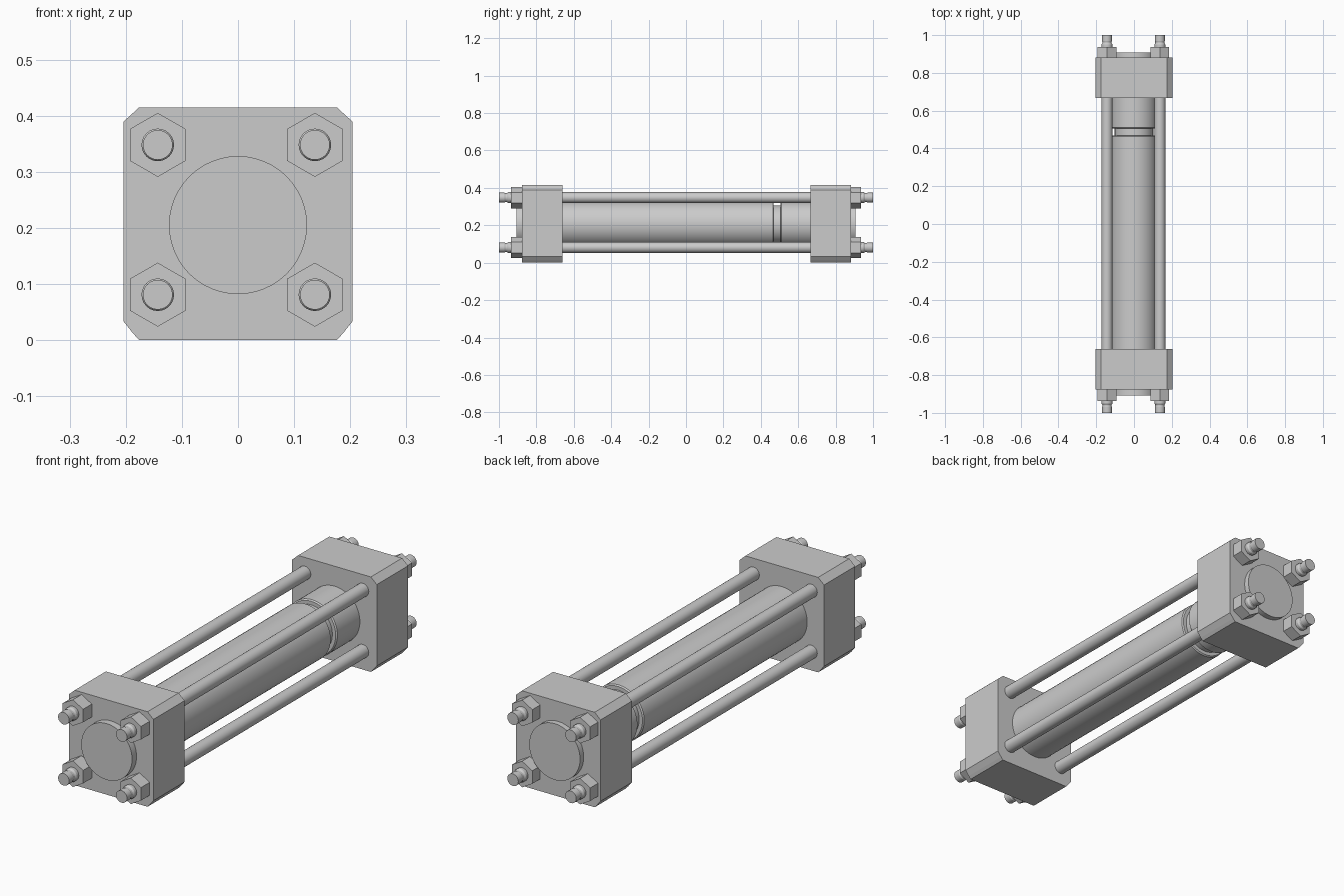
import bpy, bmesh, math

if "Cube" in bpy.data.objects:
    bpy.data.objects.remove(bpy.data.objects["Cube"])

ZC = 0.205          # height of the main axis
SEG = 48


def make_object(name, bm, smooth=False):
    bmesh.ops.recalc_face_normals(bm, faces=bm.faces[:])
    me = bpy.data.meshes.new(name)
    bm.to_mesh(me)
    bm.free()
    ob = bpy.data.objects.new(name, me)
    bpy.context.collection.objects.link(ob)
    if smooth:
        bpy.ops.object.select_all(action='DESELECT')
        ob.select_set(True)
        bpy.context.view_layer.objects.active = ob
        bpy.ops.object.shade_smooth_by_angle(angle=math.radians(25))
    return ob


def prism(name, outline, y0, y1):
    """Extrude an (x, z) outline along y."""
    bm = bmesh.new()
    face = bm.faces.new([bm.verts.new((x, y0, z)) for x, z in outline])
    ext = bmesh.ops.extrude_face_region(bm, geom=[face], use_keep_orig=True)
    for v in ext['geom']:
        if isinstance(v, bmesh.types.BMVert):
            v.co.y = y1
    return make_object(name, bm)


def turned(name, profile, cx, cz, seg):
    """Closed solid of rings (y, radius) around an axis parallel to y."""
    bm = bmesh.new()
    rings = []
    for y, r in profile:
        rings.append([bm.verts.new((cx + r * math.cos(2 * math.pi * i / seg), y,
                                    cz + r * math.sin(2 * math.pi * i / seg)))
                      for i in range(seg)])
    for a, b in zip(rings, rings[1:]):
        for i in range(seg):
            j = (i + 1) % seg
            bm.faces.new((a[i], a[j], b[j], b[i]))
    bm.faces.new(rings[0])
    bm.faces.new(rings[-1])
    return make_object(name, bm, smooth=True)


# End blocks with cut corners
half = [(0.2045, 0.034), (0.2045, 0.389), (0.176, 0.415)]
low = [(0.176, 0.0), (0.187, 0.012)]
right = low + half
outline = right + [(-x, z) for x, z in reversed(right)]
prism("front_end_block", outline, -0.876, -0.661)
prism("back_end_block", outline, 0.666, 0.882)

# Barrel running through both blocks, with a narrow neck near the back
R, N = 0.123, 0.102
turned("barrel", [(-0.907, R), (0.464, R), (0.469, R - 0.005), (0.469, N),
                  (0.506, N), (0.506, R - 0.005), (0.511, R), (0.907, R)],
       0, ZC, SEG)

# Tie rods with stepped tips, and a hex nut at each end
end = [(0.950, 0.029), (0.957, 0.0245), (0.966, 0.0245), (0.970, 0.0265), (1.0, 0.0265)]
rod_profile = [(-y, r) for y, r in reversed(end)] + end
for side, x in (("left", -0.143), ("right", 0.137)):
    for level, z in (("lower", 0.081), ("upper", 0.348)):
        tag = f"{side}_{level}"
        turned(f"tie_rod_{tag}", rod_profile, x, z, 24)
        hexagon = [(x + 0.057 * math.sin(i * math.pi / 3),
                    z + 0.057 * math.cos(i * math.pi / 3)) for i in range(6)]
        prism(f"front_nut_{tag}", hexagon, -0.936, -0.875)
        prism(f"back_nut_{tag}", hexagon, 0.881, 0.936)
